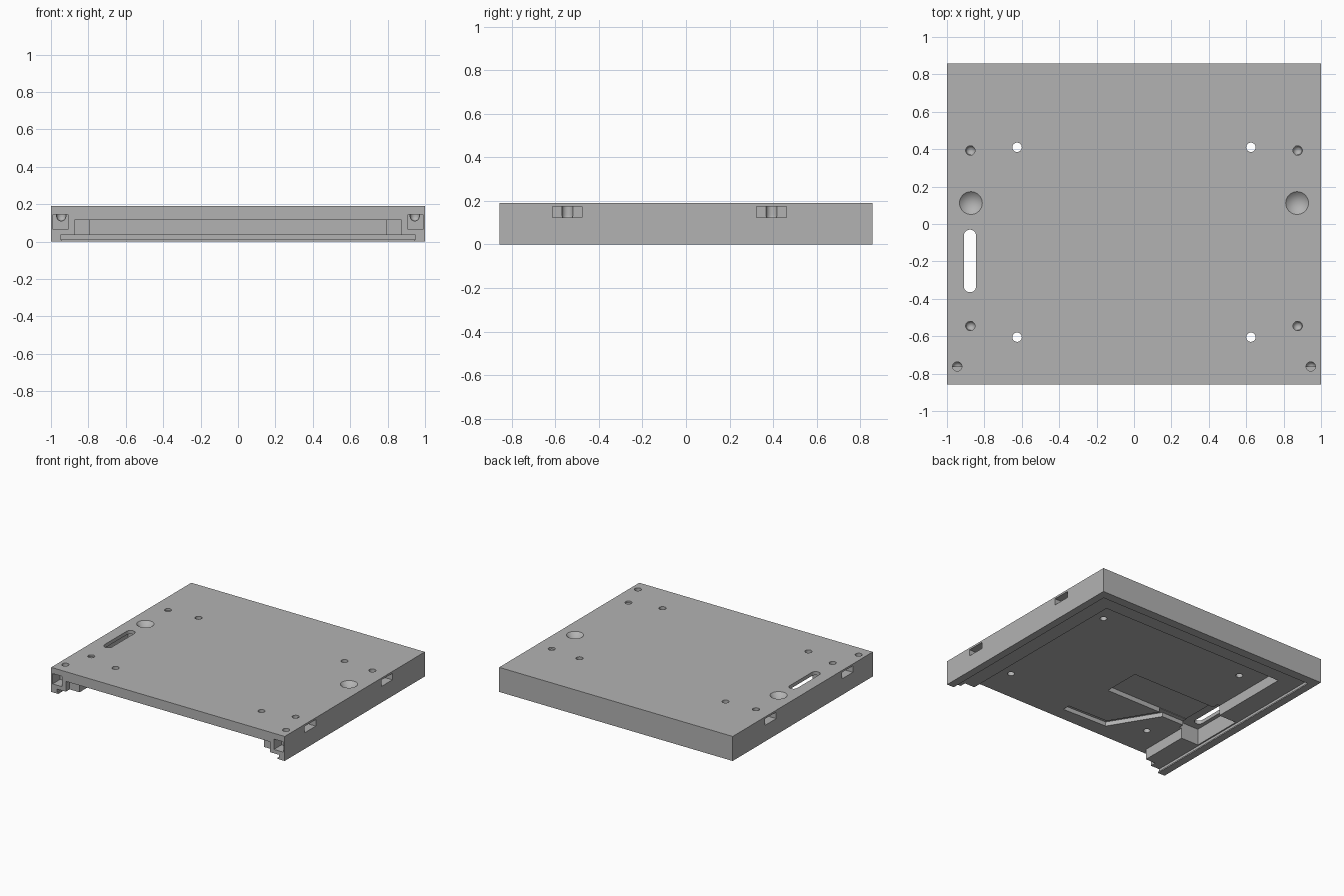
import bpy, bmesh
from math import pi, sin, cos
from mathutils import Vector

old = bpy.data.objects.get("Cube")
if old:
    bpy.data.objects.remove(old, do_unlink=True)

GREY = (0.45, 0.45, 0.45, 1)
mat = bpy.data.materials.new("plain_grey")
mat.use_nodes = True
mat.diffuse_color = GREY
mat.node_tree.nodes["Principled BSDF"].inputs["Base Color"].default_value = GREY

HALF_Y, TOP = 0.857, 0.19
FRONT = -HALF_Y - 0.05          # cutters start beyond the front face
LEDGE, CEILING = 0.035, 0.115   # lid seat and cavity roof heights
RECESS = 0.152                  # roof of the shallow wiring recesses


def finish(bm, name):
    bmesh.ops.recalc_face_normals(bm, faces=bm.faces)
    mesh = bpy.data.meshes.new(name)
    bm.to_mesh(mesh)
    bm.free()
    mesh.materials.append(mat)
    obj = bpy.data.objects.new(name, mesh)
    bpy.context.scene.collection.objects.link(obj)
    return obj


def prism(name, outline, z0, z1):
    bm = bmesh.new()
    face = bm.faces.new([bm.verts.new((x, y, z0)) for x, y in outline])
    new = bmesh.ops.extrude_face_region(bm, geom=[face])["geom"]
    bmesh.ops.translate(bm, vec=(0, 0, z1 - z0),
                        verts=[v for v in new if isinstance(v, bmesh.types.BMVert)])
    return finish(bm, name)


def box(name, x0, x1, y0, y1, z0, z1):
    return prism(name, [(x0, y0), (x1, y0), (x1, y1), (x0, y1)], z0, z1)


def lathe(name, x, y, profile):
    """Turn (radius, z) points that begin and end on the axis."""
    bm = bmesh.new()
    vs = [bm.verts.new((x + r, y, z)) for r, z in profile]
    es = [bm.edges.new(pair) for pair in zip(vs, vs[1:])]
    bmesh.ops.spin(bm, geom=vs + es, cent=(x, y, 0), axis=(0, 0, 1),
                   angle=2 * pi, steps=32)
    bmesh.ops.remove_doubles(bm, verts=bm.verts, dist=1e-5)
    return finish(bm, name)


def cut(cutter):
    cutter.hide_render = True
    mod = body.modifiers.new("cut", "BOOLEAN")
    mod.operation, mod.solver, mod.object = "DIFFERENCE", "EXACT", cutter
    bpy.context.view_layer.objects.active = body
    bpy.ops.object.modifier_apply(modifier=mod.name)
    bpy.data.objects.remove(cutter, do_unlink=True)


body = box("tray_body", -1, 1, -HALF_Y, HALF_Y, 0, TOP)

# Sliding lid groove with a thin retaining lip
cut(box("lid_opening", -0.94, 0.94, FRONT, 0.787, -0.05, 0.02))
cut(box("lid_groove", -0.95, 0.95, FRONT, 0.797, 0.01, LEDGE))

# Main cavity and its wider front notch
cut(box("cavity", -0.79, 0.79, FRONT, 0.64, 0.02, CEILING))
cut(box("front_notch", -0.875, 0.875, FRONT, -0.81, 0.02, CEILING))

# Recesses in the cavity roof: battery, switch and wire channel
cut(box("battery_recess", -0.85, -0.05, -0.345, -0.05, 0.1, RECESS))
cut(box("switch_recess", -0.94, -0.77, -0.42, -0.005, 0.02, RECESS + 0.01))
far_side = [(0.02, -0.75), (-0.36, -0.74), (-0.58, -0.38), (-0.85, -0.38)]
near_side = [(-0.85, -0.32), (-0.54, -0.32), (-0.32, -0.68), (0.02, -0.69)]
cut(prism("wire_channel", far_side + near_side, 0.1, RECESS - 0.004))

# Rounded switch slot through the top
R = 0.033
slot = []
for cy, start in ((-0.063, 0), (-0.332, pi)):
    for i in range(13):
        a = start + pi * i / 12
        slot.append((-0.877 + R * cos(a), cy + R * sin(a)))
cut(prism("switch_slot", slot, 0.1, TOP + 0.05))

# Holes, mirrored left and right
r = 0.025
blind = [(0, TOP + 0.05), (r, TOP + 0.05)]
blind += [(r * cos(a), 0.135 - r * sin(a)) for a in (pi * i / 12 for i in range(6))]
blind += [(0, 0.11)]
through = [(0, TOP + 0.05), (r, TOP + 0.05), (r, 0.05), (0, 0.05)]
dimple = [(0, TOP + 0.05), (0.061, TOP + 0.05), (0.061, TOP), (0, 0.13)]

for s in (-1, 1):
    for y in (0.41, -0.605):
        cut(lathe("screw_hole", s * 0.625, y, through))
    for y in (0.393, -0.545):
        xs = sorted((s * 0.875, s * 1.05))
        cut(box("side_pocket", *xs, y - 0.068, y + 0.068, 0.125, 0.175))
        cut(lathe("side_pin_hole", s * 0.875, y, blind))
    xs = sorted((s * 0.908, s * 0.988))
    cut(box("front_pocket", *xs, FRONT, -0.765, 0.065, 0.145))
    cut(lathe("front_pin_hole", s * 0.945, -0.762, blind))
    cut(lathe("large_dimple", s * 0.872, 0.112, dimple))

# Smooth the round holes, keep the box edges crisp
bpy.ops.object.select_all(action="DESELECT")
body.select_set(True)
bpy.context.view_layer.objects.active = body
bpy.ops.object.shade_smooth_by_angle(angle=0.5)
